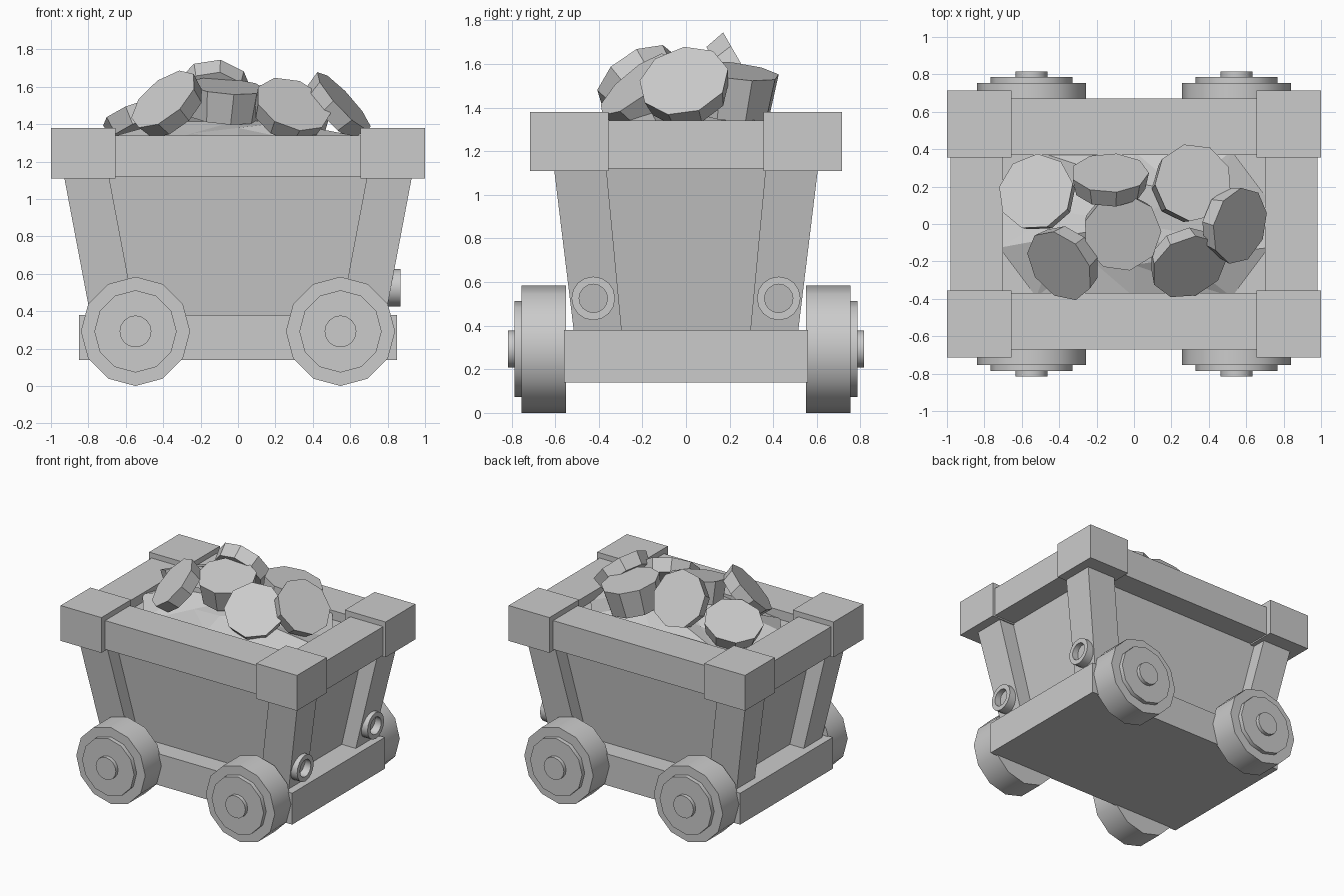
import bpy, bmesh, math
from mathutils import Vector

cube = bpy.data.objects.get("Cube")
if cube:
    bpy.data.objects.remove(cube, do_unlink=True)

grey = bpy.data.materials.new("plain_grey")
grey.use_nodes = True
grey.diffuse_color = (0.6, 0.6, 0.6, 1)
grey.node_tree.nodes["Principled BSDF"].inputs["Base Color"].default_value = (0.6, 0.6, 0.6, 1)


def finish(name, bm, smooth=False):
    bmesh.ops.recalc_face_normals(bm, faces=bm.faces)
    mesh = bpy.data.meshes.new(name)
    bm.to_mesh(mesh)
    bm.free()
    mesh.materials.append(grey)
    obj = bpy.data.objects.new(name, mesh)
    bpy.context.collection.objects.link(obj)
    if smooth:
        bpy.ops.object.select_all(action='DESELECT')
        obj.select_set(True)
        bpy.context.view_layer.objects.active = obj
        bpy.ops.object.shade_smooth_by_angle(angle=math.radians(40))
    return obj


def loft(name, low, high, z0, z1):
    """Box between two rectangles given as (x0, x1, y0, y1)."""
    bm = bmesh.new()
    rings = []
    for (x0, x1, y0, y1), z in ((low, z0), (high, z1)):
        rings.append([bm.verts.new((x, y, z)) for x, y in
                      ((x0, y0), (x1, y0), (x1, y1), (x0, y1))])
    a, b = rings
    bm.faces.new(a)
    bm.faces.new(b)
    for i in range(4):
        j = (i + 1) % 4
        bm.faces.new((a[i], a[j], b[j], b[i]))
    return finish(name, bm)


def box(name, rect, z0, z1):
    return loft(name, rect, rect, z0, z1)


def mirrored(rect, sx, sy):
    x0, x1, y0, y1 = rect
    return (*sorted((x0 * sx, x1 * sx)), *sorted((y0 * sy, y1 * sy)))


def lathe(name, profile, centre, axis, sides, smooth=True):
    """Turn (radius, distance) points about an axis; radius 0 ends become caps."""
    axis = Vector(axis).normalized()
    u = axis.cross(Vector((0, 0, 1)))
    u = u.normalized() if u.length > 0.01 else Vector((1, 0, 0))
    v = axis.cross(u)
    bm = bmesh.new()
    rings = []
    for r, d in profile:
        rings.append([bm.verts.new(Vector(centre) + axis * d + r * (
            u * math.cos(t) + v * math.sin(t)))
            for t in (math.tau * i / sides for i in range(sides))])
    for a, b in zip(rings, rings[1:]):
        for i in range(sides):
            j = (i + 1) % sides
            bm.faces.new((a[i], a[j], b[j], b[i]))
    if profile[0] != profile[-1]:
        bm.faces.new(rings[0])
        bm.faces.new(rings[-1])
    else:
        bmesh.ops.remove_doubles(bm, verts=bm.verts, dist=0.0001)
    return finish(name, bm, smooth)


# Chassis and tapered tub
box("chassis", (-0.85, 0.85, -0.56, 0.56), 0.14, 0.38)
loft("tub", (-0.67, 0.67, -0.41, 0.41), (-0.81, 0.81, -0.5, 0.5), 0.37, 1.15)

# Rim rails
for s, side in ((-1, "front"), (1, "back")):
    box(side + "_rail", mirrored((-0.98, 0.98, 0.37, 0.67), 1, s), 1.12, 1.34)
for s, side in ((-1, "right"), (1, "left")):
    box(side + "_rail", mirrored((0.7, 0.98, -0.4, 0.4), s, 1), 1.12, 1.34)

# Corner posts, corner caps and wheels
for sx, side in ((-1, "right"), (1, "left")):
    for sy, end in ((-1, "front"), (1, "back")):
        tag = end + "_" + side
        loft(tag + "_post", mirrored((0.55, 0.79, 0.295, 0.515), sx, sy),
             mirrored((0.69, 0.93, 0.365, 0.605), sx, sy), 0.38, 1.12)
        box(tag + "_cap", mirrored((0.655, 1.0, 0.355, 0.715), sx, sy), 1.11, 1.38)
        hub = (0.548 * sx, 0, 0.292)
        axis = (0, sy, 0)
        lathe(tag + "_wheel", [(0.292, 0.55), (0.292, 0.755)], hub, axis, 12)
        lathe(tag + "_wheel_disc", [(0.22, 0.74), (0.22, 0.787)], hub, axis, 12)
        lathe(tag + "_hub", [(0.085, 0.77), (0.085, 0.815)], hub, axis, 16)

# Coupling rings on the left end
for sy, end in ((-1, "front"), (1, "back")):
    lathe(end + "_ring", [(0.1, 0.79), (0.1, 0.868), (0.065, 0.868),
                          (0.065, 0.79), (0.1, 0.79)],
          (0, 0.425 * sy, 0.525), (1, 0, 0), 16)

# Faceted bed of rubble under the loose stones
bm = bmesh.new()
edge, crown = [], []
for i in range(10):
    t = math.tau * (i + 0.5) / 10
    c, s = math.cos(t), math.sin(t)
    k = 1 / max(abs(c), abs(s))
    edge.append(bm.verts.new((0.72 * c * k, 0.39 * s * k, 1.27 + 0.05 * (i % 2))))
    crown.append(bm.verts.new((0.42 * c, 0.22 * s, 1.38 + 0.03 * (i % 3 - 1))))
top = bm.verts.new((0, 0, 1.42))
for i in range(10):
    j = (i + 1) % 10
    bm.faces.new((edge[i], edge[j], crown[i]))
    bm.faces.new((edge[j], crown[j], crown[i]))
    bm.faces.new((crown[i], crown[j], top))
finish("rubble_bed", bm)
box("bed_floor", (-0.71, 0.71, -0.38, 0.38), 1.1, 1.27)

# Loose stones: centre, facing direction, thickness
stones = [
    ((-0.51, 0.16, 1.42), (-0.3, 0.25, 0.9), 0.1),
    ((-0.37, -0.2, 1.5), (-0.55, -0.45, 0.65), 0.1),
    ((0.28, -0.2, 1.47), (0.3, -0.6, 0.72), 0.1),
    ((0.3, 0.21, 1.47), (0.18, 0.12, 0.97), 0.2),
    ((0.53, 0.0, 1.49), (0.72, -0.2, 0.66), 0.1),
    ((-0.13, 0.23, 1.54), (0.0, 0.87, 0.5), 0.1),
    ((-0.07, -0.03, 1.52), (0.08, -0.2, 0.97), 0.17),
]
for n, (centre, facing, thick) in enumerate(stones, 1):
    lathe(f"stone_{n}", [(0.19, -thick / 2), (0.21, thick / 2)],
          centre, facing, 9, smooth=False)
